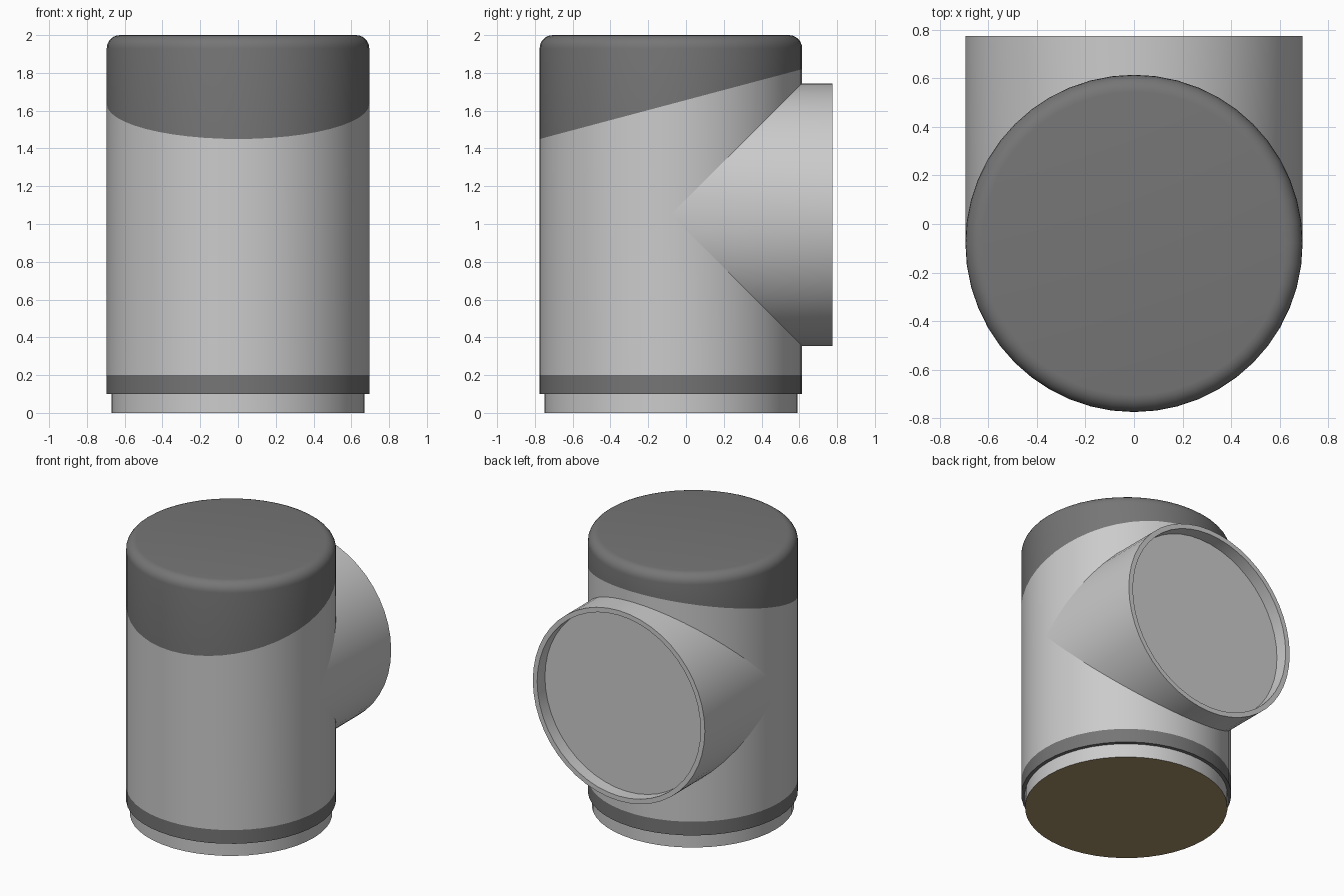
import bpy, bmesh, math

cube = bpy.data.objects.get("Cube")
if cube:
    bpy.data.objects.remove(cube)

SIDES = 48
R = 0.695          # main pipe radius
CY = -0.08         # main pipe axis offset
BRANCH_Z = 1.05    # height of the branch axis


def make_mat(name, rgb):
    m = bpy.data.materials.new(name)
    m.use_nodes = True
    m.diffuse_color = (*rgb, 1)
    m.node_tree.nodes["Principled BSDF"].inputs["Base Color"].default_value = (*rgb, 1)
    return m


light = make_mat("light grey", (0.60, 0.60, 0.60))
dark = make_mat("dark grey", (0.18, 0.18, 0.18))
tan = make_mat("brown", (0.38, 0.28, 0.14))


def lathe(name, rings, mats, place, cap_start=None, cap_end=None):
    """Bridge rings of (radius, height); place() maps x, y, height to the model.
    mats gives one material per band; caps are optional end materials."""
    used = list(dict.fromkeys([m for m in mats + [cap_start, cap_end] if m]))
    bm = bmesh.new()
    loops = []
    for radius, height in rings:
        loop = []
        for i in range(SIDES):
            a = math.tau * i / SIDES
            loop.append(bm.verts.new(place(radius * math.cos(a), radius * math.sin(a), height)))
        loops.append(loop)
    for lo, hi, mat in zip(loops, loops[1:], mats):
        for i in range(SIDES):
            j = (i + 1) % SIDES
            bm.faces.new((lo[i], lo[j], hi[j], hi[i])).material_index = used.index(mat)
    if cap_start:
        bm.faces.new(loops[0][::-1]).material_index = used.index(cap_start)
    if cap_end:
        bm.faces.new(loops[-1]).material_index = used.index(cap_end)
    mesh = bpy.data.meshes.new(name)
    bm.to_mesh(mesh)
    bm.free()
    for m in used:
        mesh.materials.append(m)
    obj = bpy.data.objects.new(name, mesh)
    bpy.context.collection.objects.link(obj)
    bpy.ops.object.select_all(action='DESELECT')
    obj.select_set(True)
    bpy.context.view_layer.objects.active = obj
    bpy.ops.object.shade_smooth_by_angle(angle=math.radians(35))
    return obj


def upright(x, y, h):
    # "slant" is the sloping edge of the top cover
    z = 1.45 + (y + R) * 0.266 if h == "slant" else h
    return (x, y + CY, z)


def sideways(x, y, h):
    # "mitre" follows the crease where two equal pipes meet
    return (-x, CY + abs(y) if h == "mitre" else h, y + BRANCH_Z)


# Bottom spigot with its end face
lathe("bottom_spigot", [(0.67, 0), (0.67, 0.1)], [light], upright, cap_start=tan)

# Dark bottom band with its underside lip
lathe("bottom_band", [(0.67, 0.1), (R, 0.1), (R, 0.2)], [dark, dark], upright)

# Main pipe up to the sloping edge
lathe("main_pipe", [(R, 0.2), (R, "slant")], [light], upright)

# Dark top cover with a rounded rim
FILLET = 0.07
rim = [(R - FILLET + FILLET * math.cos(t), 2 - FILLET + FILLET * math.sin(t))
       for t in (math.pi / 2 * k / 6 for k in range(7))]
lathe("top_cover", [(R, "slant")] + rim, [dark] * len(rim), upright, cap_end=dark)

# Branch pipe with a lip and a recessed end face
lathe("branch_pipe",
      [(R, "mitre"), (R, 0.775), (0.66, 0.775), (0.66, 0.685)],
      [light] * 3, sideways, cap_end=light)
